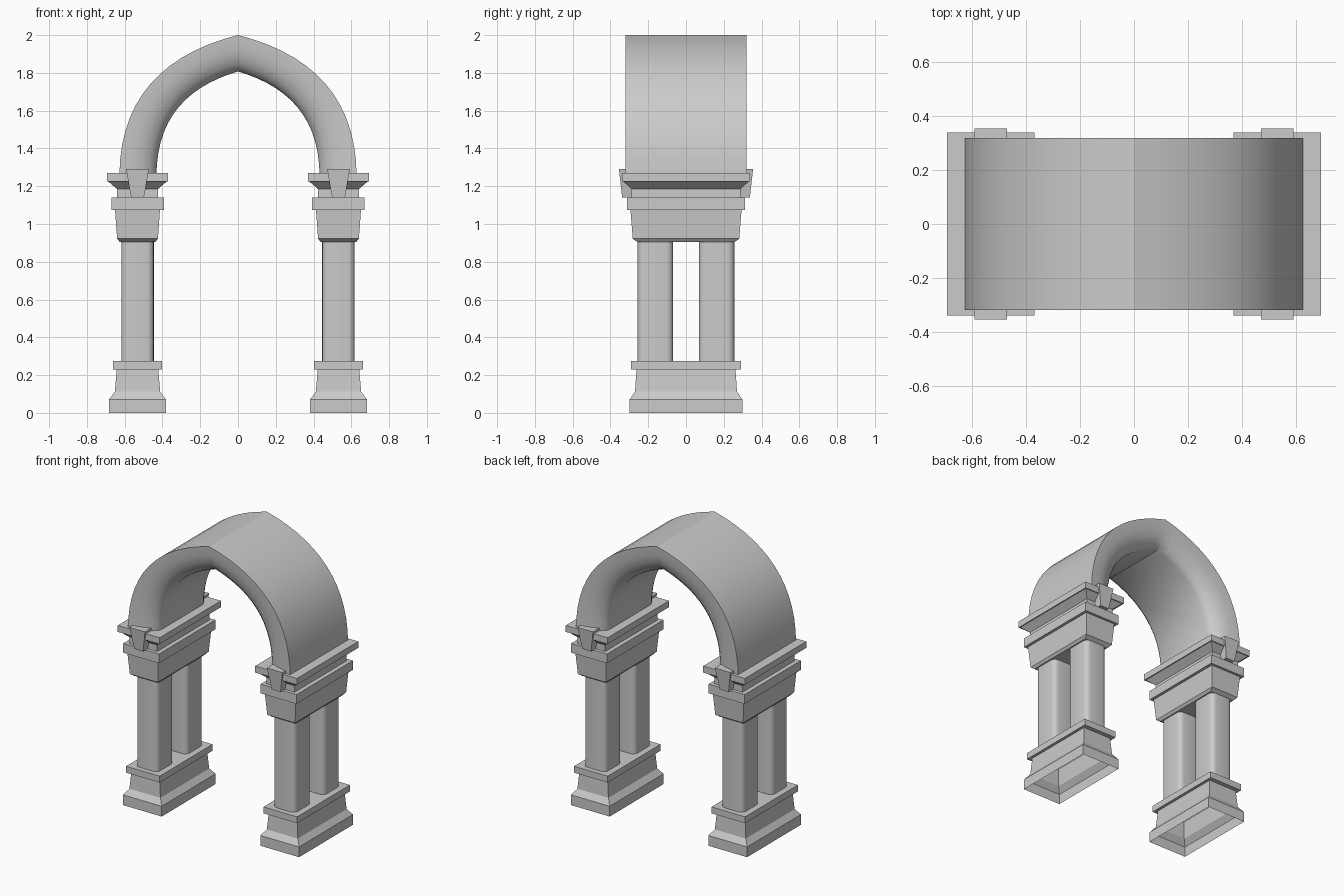
import bpy, bmesh
from mathutils import Vector

cube = bpy.data.objects.get("Cube")
if cube:
    bpy.data.objects.remove(cube)

stone = bpy.data.materials.new("grey_stone")
stone.use_nodes = True
GREY = (0.6, 0.6, 0.6, 1)
stone.diffuse_color = GREY
stone.node_tree.nodes["Principled BSDF"].inputs["Base Color"].default_value = GREY

LEG_X = 0.532


def finish(name, bm, smooth=None):
    """Turn a bmesh into a named stone object."""
    bmesh.ops.recalc_face_normals(bm, faces=bm.faces)
    mesh = bpy.data.meshes.new(name)
    bm.to_mesh(mesh)
    bm.free()
    mesh.materials.append(stone)
    obj = bpy.data.objects.new(name, mesh)
    bpy.context.collection.objects.link(obj)
    if smooth:
        bpy.ops.object.select_all(action="DESELECT")
        obj.select_set(True)
        bpy.context.view_layer.objects.active = obj
        bpy.ops.object.shade_smooth_by_angle(angle=smooth)
    return obj


def bridge(bm, loops, closed=True):
    """Skin a list of equally long vertex loops."""
    n = len(loops[0])
    for a, b in zip(loops, loops[1:]):
        for i in range(n if closed else n - 1):
            j = (i + 1) % n
            bm.faces.new((a[i], a[j], b[j], b[i]))


def moulding(name, x, steps, open_bottom=False):
    """Stack rectangles (half x, half y, z) into one moulded block."""
    bm = bmesh.new()
    loops = [[bm.verts.new((x + sx * hx, sy * hy, z))
              for sx, sy in ((-1, -1), (1, -1), (1, 1), (-1, 1))]
             for hx, hy, z in steps]
    bridge(bm, loops)
    bm.faces.new(loops[-1])
    if not open_bottom:
        bm.faces.new(loops[0])
    return finish(name, bm)


def column(name, x, y):
    """Rounded rectangular shaft."""
    bm = bmesh.new()
    bmesh.ops.create_cube(bm, size=1)
    for v in bm.verts:
        v.co = (x + v.co.x * 0.172, y + v.co.y * 0.188, 0.27 if v.co.z < 0 else 0.91)
    upright = [e for e in bm.edges if abs(e.verts[0].co.z - e.verts[1].co.z) > 0.1]
    bmesh.ops.bevel(bm, geom=upright, offset=0.035, segments=4, profile=0.5,
                    affect="EDGES")
    return finish(name, bm, 0.7)


def bracket(name, x, side):
    """Tapered keystone on the end of a capital."""
    bm = bmesh.new()
    loops = [[bm.verts.new((x + sx * hx, side * y, z))
              for sx, y in ((-1, 0.27), (1, 0.27), (1, out), (-1, out))]
             for hx, out, z in ((0.034, 0.338, 1.14), (0.06, 0.355, 1.29))]
    bridge(bm, loops)
    bm.faces.new(loops[0])
    bm.faces.new(loops[1])
    return finish(name, bm)


def bezier(points, t):
    points = [Vector(p) for p in points]
    while len(points) > 1:
        points = [a.lerp(b, t) for a, b in zip(points, points[1:])]
    return points[0]


BASE = [(0.15, 0.298, 0), (0.15, 0.298, 0.072), (0.12, 0.27, 0.112),
        (0.11, 0.262, 0.23), (0.13, 0.292, 0.23), (0.13, 0.292, 0.275)]
CAPITAL = [(0.094, 0.257, 0.905), (0.108, 0.282, 0.922), (0.119, 0.294, 1.075),
           (0.139, 0.312, 1.075), (0.139, 0.312, 1.14), (0.108, 0.288, 1.14),
           (0.108, 0.288, 1.185), (0.155, 0.332, 1.225), (0.162, 0.339, 1.225),
           (0.162, 0.339, 1.27)]

# Two legs, each with a base, a pair of columns, a capital and two brackets
for label, s in (("left", 1), ("right", -1)):
    x = s * LEG_X
    moulding(label + "_base", x, BASE, open_bottom=True)
    moulding(label + "_capital", x, CAPITAL)
    for end, side in (("front", -1), ("back", 1)):
        column(f"{label}_{end}_column", x, side * 0.162)
        bracket(f"{label}_{end}_bracket", x, side)

# Pointed arch: a section with rounded inner edges swept between two curves
OUTER = [(0.628, 1.25), (0.628, 1.66), (0.40, 1.90), (0, 2.0)]
INNER = [(0.432, 1.25), (0.432, 1.57), (0.26, 1.73), (0, 1.808)]
FRONT = [(0, 0.32), (0.35, 0.315), (0.6, 0.302), (0.8, 0.282), (0.93, 0.258), (1, 0.23)]
SECTION = [(r, -y) for r, y in FRONT] + [(r, y) for r, y in reversed(FRONT)]
STEPS = 14

bm = bmesh.new()
loops = []
path = [(1, i / STEPS) for i in range(STEPS + 1)]
path += [(-1, i / STEPS) for i in reversed(range(STEPS))]
for s, t in path:
    outer, inner = bezier(OUTER, t), bezier(INNER, t)
    ring = []
    for r, y in SECTION:
        p = outer.lerp(inner, r)
        ring.append(bm.verts.new((s * p.x, y, p.y)))
    loops.append(ring)
bridge(bm, loops)
bm.faces.new(loops[0])
bm.faces.new(loops[-1])
finish("pointed_arch", bm, 0.5)
